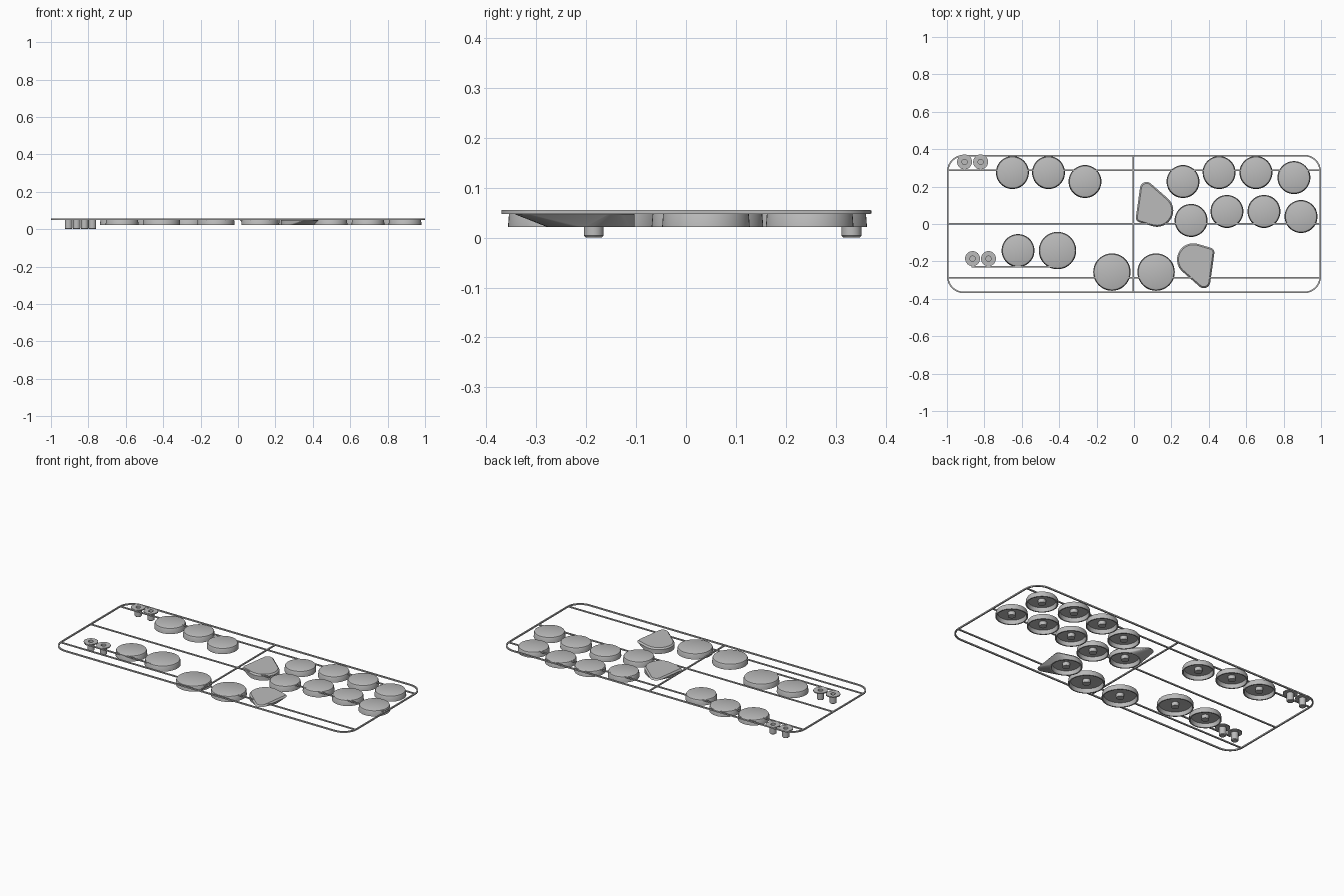
import bpy, bmesh, math

cube = bpy.data.objects.get("Cube")
if cube:
    bpy.data.objects.remove(cube, do_unlink=True)

grey = bpy.data.materials.new("plain_grey")
grey.use_nodes = True
grey.diffuse_color = (0.5, 0.5, 0.5, 1)
grey.node_tree.nodes["Principled BSDF"].inputs["Base Color"].default_value = (0.5, 0.5, 0.5, 1)

RIM, TOP = 0.021, 0.056   # bottom and top of the button caps


def finish(bm, name):
    mesh = bpy.data.meshes.new(name)
    bm.to_mesh(mesh)
    bm.free()
    obj = bpy.data.objects.new(name, mesh)
    bpy.context.collection.objects.link(obj)
    mesh.materials.append(grey)
    bpy.ops.object.select_all(action='DESELECT')
    obj.select_set(True)
    bpy.context.view_layer.objects.active = obj
    bpy.ops.object.shade_smooth_by_angle(angle=math.radians(35))
    return obj


def lathe(bm, profile, x, y, steps=48):
    verts = [bm.verts.new((x + r, y, z)) for r, z in profile]
    edges = [bm.edges.new(pair) for pair in zip(verts, verts[1:])]
    bmesh.ops.spin(bm, geom=verts + edges, cent=(x, y, 0), axis=(0, 0, 1),
                   angle=math.tau, steps=steps, use_merge=True)
    bmesh.ops.remove_doubles(bm, verts=bm.verts, dist=1e-5)
    bmesh.ops.recalc_face_normals(bm, faces=bm.faces)


def cap_profile(r):
    # Domed edge, hollow underside and central stem
    return [(0, TOP), (r - 0.012, TOP), (r - 0.005, TOP - 0.003), (r - 0.002, TOP - 0.009),
            (r, RIM), (r - 0.007, RIM), (r - 0.012, 0.044),
            (0.021, 0.046), (0.021, 0.024), (0, 0.024)]


# Round button caps
caps = [(-0.65, 0.275), (-0.457, 0.275), (-0.262, 0.227), (0.262, 0.227),
        (0.455, 0.275), (0.652, 0.275), (0.855, 0.248), (0.305, 0.019),
        (0.497, 0.067), (0.695, 0.067), (0.893, 0.04), (-0.62, -0.142)]
large_caps = [(-0.409, -0.142), (-0.118, -0.257), (0.118, -0.257)]
for label, radius, places in (("button_cap", 0.088, caps), ("large_button_cap", 0.1, large_caps)):
    for x, y in places:
        bm = bmesh.new()
        lathe(bm, cap_profile(radius), x, y)
        finish(bm, label)

# Teardrop caps: round at the rim, spreading to rounded corners on top
lobes = [(0, 0, 0.087), (-0.056, 0.118, 0.035), (-0.086, -0.037, 0.027)]


def teardrop(x, y, sign):
    bm = bmesh.new()

    def ring(cx, cy, r, z):
        for i in range(40):
            a = math.tau * i / 40
            bm.verts.new((x + sign * (cx + r * math.cos(a)), y + sign * (cy + r * math.sin(a)), z))

    ring(0, 0, 0.087, RIM)
    for cx, cy, r in lobes:
        ring(cx, cy, r, TOP - 0.009)
        ring(cx, cy, r - 0.008, TOP)
    hull = bmesh.ops.convex_hull(bm, input=bm.verts)
    spare = {g for g in hull["geom_interior"] + hull["geom_unused"] if isinstance(g, bmesh.types.BMVert)}
    bmesh.ops.delete(bm, geom=list(spare), context='VERTS')
    bm.normal_update()
    under = [f for f in bm.faces if f.normal.z < -0.99]
    bmesh.ops.delete(bm, geom=under, context='FACES')
    finish(bm, "teardrop_cap")
    bm = bmesh.new()
    lathe(bm, cap_profile(0.087)[4:], x, y)
    finish(bm, "teardrop_cap_inside")


teardrop(0.123, 0.072, 1)
teardrop(0.317, -0.19, -1)

# Small flanged pegs with a hole in the top
peg_profile = [(0, 0.025), (0.014, 0.025), (0.014, 0.055), (0.04, 0.055), (0.04, 0.049),
               (0.02, 0.049), (0.02, 0.004), (0.016, 0), (0, 0)]
for x, y in [(-0.906, 0.332), (-0.82, 0.332), (-0.863, -0.185), (-0.778, -0.185)]:
    bm = bmesh.new()
    lathe(bm, peg_profile, x, y, 32)
    finish(bm, "flanged_peg")

# Rounded outer frame, a thin closed band
bm = bmesh.new()
HX, HY, R, W = 1.0, 0.37, 0.09, 0.008
rows = []
for inset, z in ((0, 0.048), (0, 0.056), (W, 0.056), (W, 0.048)):
    row = []
    for corner, (sx, sy) in enumerate([(1, 1), (-1, 1), (-1, -1), (1, -1)]):
        for i in range(9):
            a = math.pi / 2 * (corner + i / 8)
            row.append(bm.verts.new((sx * (HX - R) + (R - inset) * math.cos(a),
                                     sy * (HY - R) + (R - inset) * math.sin(a), z)))
    rows.append(row)
for a, b in zip(rows, rows[1:] + rows[:1]):
    for i in range(len(a)):
        j = (i + 1) % len(a)
        bm.faces.new((a[i], a[j], b[j], b[i]))
bmesh.ops.recalc_face_normals(bm, faces=bm.faces)
finish(bm, "outer_frame")


# Straight guide bars
def bar(name, x0, x1, y0, y1):
    bm = bmesh.new()
    bmesh.ops.create_cube(bm, size=1)
    for v in bm.verts:
        v.co = ((x0 + x1) / 2 + v.co.x * (x1 - x0), (y0 + y1) / 2 + v.co.y * (y1 - y0),
                0.0515 + v.co.z * 0.007)
    finish(bm, name)


H = W / 2
for name, y in (("back_bar", 0.287), ("middle_bar", 0.002), ("front_bar", -0.287)):
    bar(name, -HX + H, HX - H, y - H, y + H)
bar("short_bar", -0.87, -0.41, -0.228 - H, -0.228 + H)
bar("cross_bar", -0.005 - H, -0.005 + H, -HY + H, HY - H)
